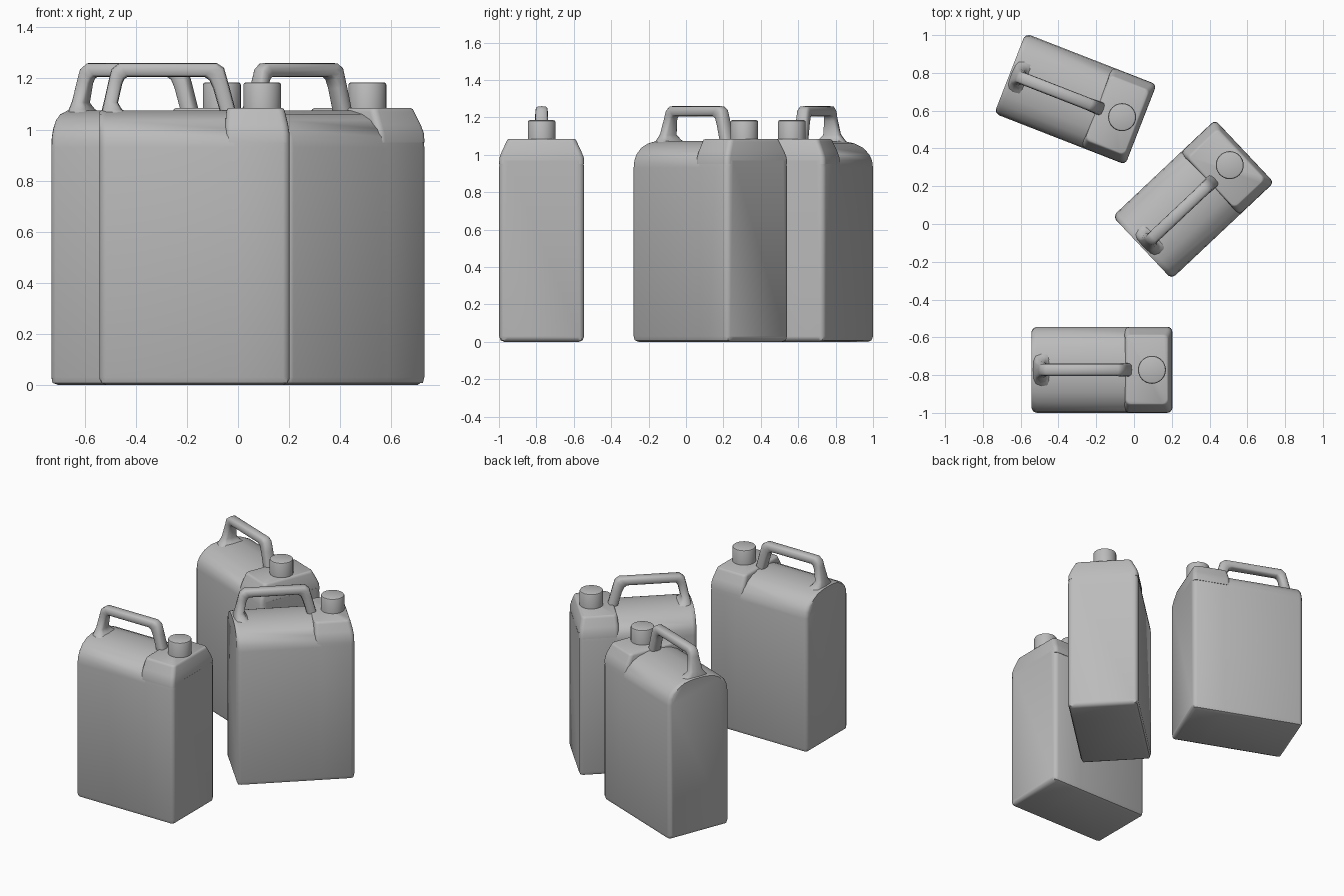
import bpy, bmesh, math
from mathutils import Matrix

cube = bpy.data.objects.get("Cube")
if cube:
    bpy.data.objects.remove(cube)

plastic = bpy.data.materials.new("grey plastic")
plastic.use_nodes = True
grey = (0.5, 0.5, 0.5, 1)
plastic.diffuse_color = grey
plastic.node_tree.nodes["Principled BSDF"].inputs["Base Color"].default_value = grey

HALF_LEN, HALF_WID = 0.3725, 0.2275


def loft(name, loops, place, angle=40):
    """Skin a list of equal-length loops, cap both ends and shade smooth."""
    bm = bmesh.new()
    rings = [[bm.verts.new(p) for p in loop] for loop in loops]
    n = len(rings[0])
    for a, b in zip(rings, rings[1:]):
        for i in range(n):
            j = (i + 1) % n
            bm.faces.new((a[i], a[j], b[j], b[i]))
    bm.faces.new(rings[0])
    bm.faces.new(rings[-1])
    bmesh.ops.recalc_face_normals(bm, faces=bm.faces)
    mesh = bpy.data.meshes.new(name)
    bm.to_mesh(mesh)
    bm.free()
    mesh.materials.append(plastic)
    obj = bpy.data.objects.new(name, mesh)
    bpy.context.collection.objects.link(obj)
    obj.matrix_world = place
    bpy.ops.object.select_all(action='DESELECT')
    bpy.context.view_layer.objects.active = obj
    obj.select_set(True)
    bpy.ops.object.shade_smooth_by_angle(angle=math.radians(angle))
    return obj


def rounded_rect(x0, x1, hw, r, z, steps=4):
    loop = []
    corners = ((x1 - r, hw - r), (x0 + r, hw - r), (x0 + r, r - hw), (x1 - r, r - hw))
    for k, (cx, cy) in enumerate(corners):
        for s in range(steps + 1):
            a = math.pi / 2 * (k + s / steps)
            loop.append((cx + r * math.cos(a), cy + r * math.sin(a), z))
    return loop


# Half cross-section of the tank, from the base up to the arched roof
HALF_PROFILE = [(0.2, 0), (0.219, 0.008), (0.2275, 0.03), (0.2275, 0.93), (0.222, 0.97),
                (0.205, 1.003), (0.17, 1.037), (0.12, 1.06), (0.05, 1.075)]


def tank_section(x, inset, top):
    pts = []
    for y, z in HALF_PROFILE:
        pts.append((y * (1 - inset / HALF_WID), min(max(z, inset), top)))
    return [(x, y, z) for y, z in pts] + [(x, -y, z) for y, z in reversed(pts)]


def make_tank(tag, place):
    stations = [(-HALF_LEN, 0.024, 1.07), (-HALF_LEN + 0.008, 0.008, 1.08),
                (-HALF_LEN + 0.026, 0, 1.08), (0.13, 0, 1.08), (0.16, 0, 0.97),
                (HALF_LEN - 0.026, 0, 0.97), (HALF_LEN - 0.008, 0.008, 0.97),
                (HALF_LEN, 0.024, 0.97)]
    loft(tag + "_tank", [tank_section(*s) for s in stations], place)


def make_shoulder(tag, place):
    # raised flat pad that carries the cap: z, left x, right x, half width
    levels = [(0.95, 0.12, 0.3725, 0.2275), (0.985, 0.12, 0.3715, 0.2255),
              (1.02, 0.12, 0.366, 0.212), (1.07, 0.124, 0.354, 0.188),
              (1.08, 0.127, 0.35, 0.184), (1.084, 0.133, 0.344, 0.178)]
    loft(tag + "_shoulder", [rounded_rect(a, b, w, 0.026, z) for z, a, b, w in levels], place)


def make_handle(tag, place):
    # outer x, z, inner x, z, half width
    spans = [(-0.366, 1.03, -0.25, 1.055, 0.11), (-0.364, 1.075, -0.285, 1.08, 0.075),
             (-0.355, 1.11, -0.3, 1.105, 0.048), (-0.335, 1.2, -0.283, 1.18, 0.034),
             (-0.325, 1.237, -0.274, 1.198, 0.033), (-0.296, 1.26, -0.262, 1.206, 0.033),
             (0.088, 1.26, 0.038, 1.206, 0.033), (0.115, 1.242, 0.058, 1.193, 0.034),
             (0.133, 1.18, 0.073, 1.16, 0.035), (0.165, 1.06, 0.105, 1.05, 0.037)]
    loops = []
    for ox, oz, ix, iz, w in spans:
        loop = []
        for k in range(12):
            # squarish rounded ring between the outer and inner points
            a = math.tau * k / 12
            c, s = math.cos(a), math.sin(a)
            u = math.copysign(abs(c) ** 0.6, c) / 2 + 0.5
            v = math.copysign(abs(s) ** 0.6, s) * w
            loop.append((ix + (ox - ix) * u, v, iz + (oz - iz) * u))
        loops.append(loop)
    loft(tag + "_handle", loops, place, 50)


def make_cap(tag, place):
    rings = [(0.074, 1.075), (0.074, 1.176), (0.071, 1.182), (0.064, 1.185)]
    loops = [[(0.265 + r * math.cos(math.tau * k / 32), r * math.sin(math.tau * k / 32), z)
              for k in range(32)] for r, z in rings]
    loft(tag + "_cap", loops, place, 35)


# Three identical canisters: name, x, y, turn in degrees
for tag, x, y, turn in (("front_canister", -0.17, -0.772, 0),
                        ("left_canister", 0.314, 0.13, 43.3),
                        ("back_canister", -0.31, 0.662, -21.3)):
    place = Matrix.Translation((x, y, 0)) @ Matrix.Rotation(math.radians(turn), 4, 'Z')
    for make in (make_tank, make_shoulder, make_handle, make_cap):
        make(tag, place)
